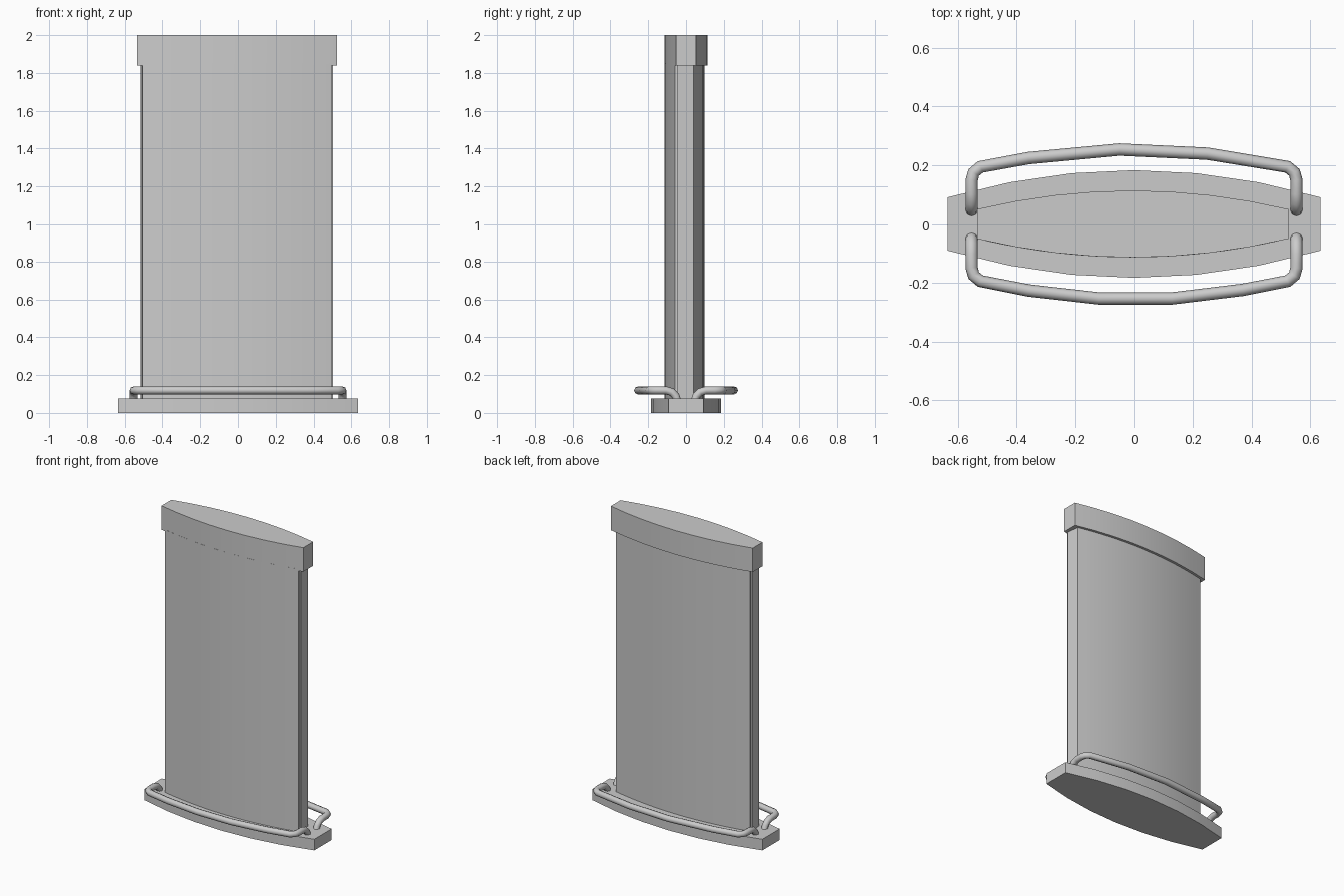
import bpy, bmesh, math

if "Cube" in bpy.data.objects:
    bpy.data.objects.remove(bpy.data.objects["Cube"])


def finish(obj, angle):
    bpy.ops.object.select_all(action='DESELECT')
    obj.select_set(True)
    bpy.context.view_layer.objects.active = obj
    if obj.type == 'CURVE':
        bpy.ops.object.convert(target='MESH')
    bpy.ops.object.shade_smooth_by_angle(angle=math.radians(angle))


def lens_profile(half_x, end_y, mid_y, segments, end_bulge=()):
    """Bowed front and back edges joined by short ends."""
    side = []
    for i in range(segments + 1):
        t = 1 - 2 * i / segments
        side.append((half_x * t, end_y + (mid_y - end_y) * (1 - t * t)))
    half = side + list(end_bulge)
    return half + [(-x, -y) for x, y in half]


def slab(name, profile, z0, z1, cx=0, cy=0):
    bm = bmesh.new()
    face = bm.faces.new([bm.verts.new((x + cx, y + cy, z0)) for x, y in profile])
    ext = bmesh.ops.extrude_face_region(bm, geom=[face])
    verts = [g for g in ext['geom'] if isinstance(g, bmesh.types.BMVert)]
    bmesh.ops.translate(bm, verts=verts, vec=(0, 0, z1 - z0))
    bmesh.ops.recalc_face_normals(bm, faces=bm.faces[:])
    mesh = bpy.data.meshes.new(name)
    bm.to_mesh(mesh)
    bm.free()
    obj = bpy.data.objects.new(name, mesh)
    bpy.context.collection.objects.link(obj)
    finish(obj, 30)
    return obj


def rail(name, side, bow):
    """Bent tube: feet in the base, rounded corners, bowed run between them."""
    corner = [(0.553, 0.045, 0.06), (0.553, 0.055, 0.09), (0.553, 0.075, 0.11),
              (0.553, 0.105, 0.119), (0.553, 0.15, 0.119),
              (0.546, 0.176, 0.119), (0.523, 0.195, 0.119)]
    path = [(-x, y, z) for x, y, z in corner]
    path += [(x, y, 0.119) for x, y in bow]
    path += corner[::-1]
    curve = bpy.data.curves.new(name, 'CURVE')
    curve.dimensions = '3D'
    curve.bevel_depth = 0.021
    curve.bevel_resolution = 2
    curve.use_fill_caps = True
    spline = curve.splines.new('POLY')
    spline.points.add(len(path) - 1)
    for p, (x, y, z) in zip(spline.points, path):
        p.co = (x, y * side, z, 1)
    obj = bpy.data.objects.new(name, curve)
    bpy.context.collection.objects.link(obj)
    finish(obj, 50)


# Base plate
slab("base_plate", lens_profile(0.635, 0.092, 0.184, 6), 0, 0.075)

# Tall bowed panel with a slim raised strip down each end
strip = [(-0.5, 0.037), (-0.509, 0.035)]
slab("panel_body", lens_profile(0.5, 0.05, 0.106, 16, strip),
     0.07, 1.85, -0.006, -0.009)

# Top cap
slab("top_cap", lens_profile(0.53, 0.052, 0.115, 8), 1.838, 2.0, -0.005, 0)

# Front and back foot rails
rail("front_rail", -1, [(-0.36, 0.227), (-0.12, 0.254), (0.13, 0.254), (0.37, 0.225)])
rail("back_rail", 1, [(-0.36, 0.225), (-0.05, 0.254), (0.25, 0.24)])
